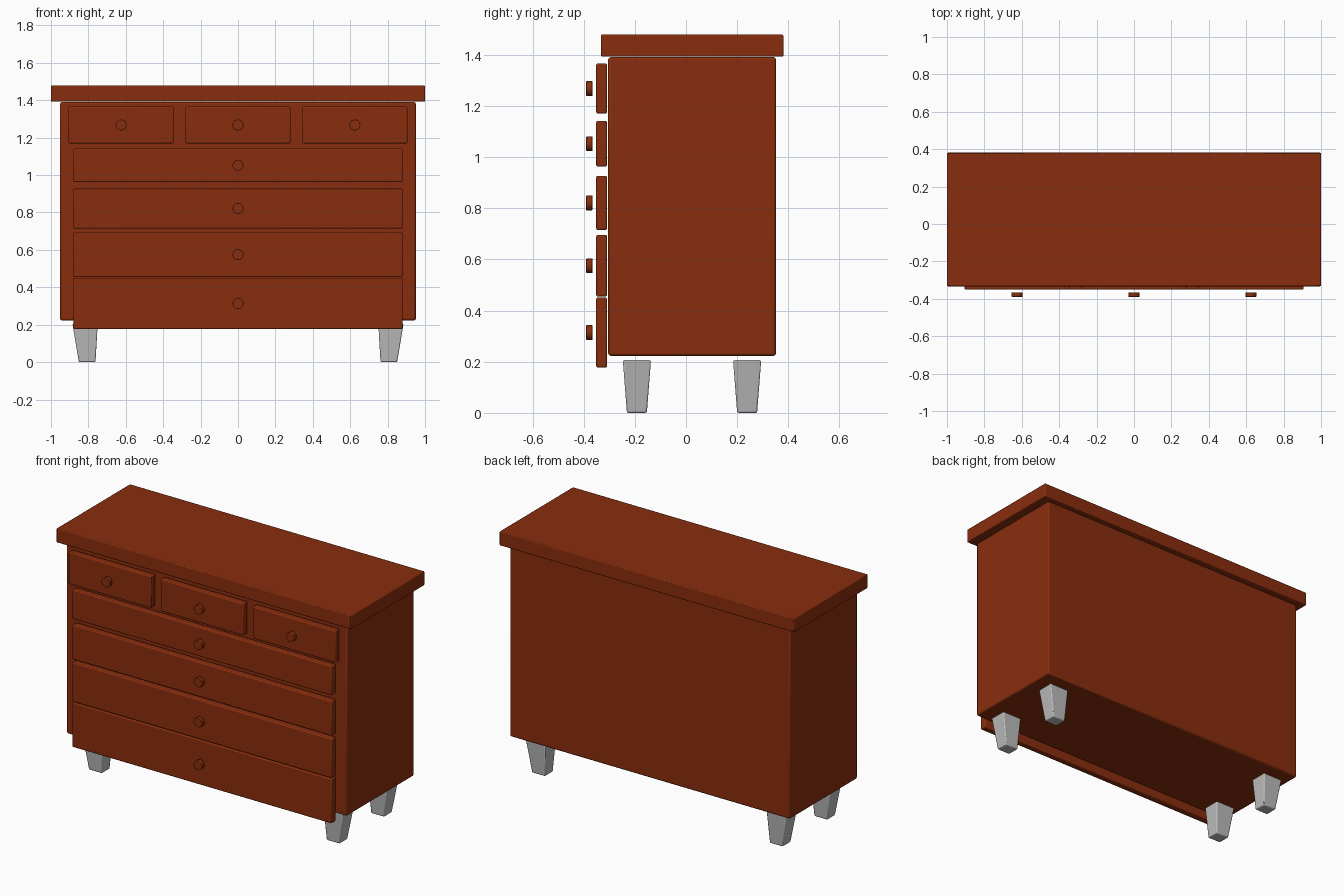
import bpy
import bmesh
import math
from mathutils import Matrix

cube = bpy.data.objects.get("Cube")
if cube:
    bpy.data.objects.remove(cube, do_unlink=True)


def make_material(name, rgb):
    mat = bpy.data.materials.new(name)
    mat.use_nodes = True
    mat.diffuse_color = (*rgb, 1)
    mat.node_tree.nodes["Principled BSDF"].inputs["Base Color"].default_value = (*rgb, 1)
    return mat


WOOD = make_material("red_brown_wood", (0.25, 0.027, 0.004))
GREY = make_material("grey_feet", (0.50, 0.50, 0.50))


def finish(name, bm, mat, bevel):
    """Turn a bmesh into a bevelled, smooth-by-angle object."""
    bmesh.ops.recalc_face_normals(bm, faces=bm.faces)
    mesh = bpy.data.meshes.new(name)
    bm.to_mesh(mesh)
    bm.free()
    mesh.materials.append(mat)
    obj = bpy.data.objects.new(name, mesh)
    bpy.context.collection.objects.link(obj)
    mod = obj.modifiers.new("soft_edges", "BEVEL")
    mod.width = bevel
    mod.segments = 2
    mod.limit_method = "ANGLE"
    bpy.ops.object.select_all(action="DESELECT")
    obj.select_set(True)
    bpy.context.view_layer.objects.active = obj
    bpy.ops.object.shade_smooth_by_angle(angle=math.radians(30))
    return obj


def tapered_box(name, low, high, mat, bevel):
    """Box between two rectangles, each given as (x0, x1, y0, y1, z)."""
    bm = bmesh.new()
    rings = []
    for x0, x1, y0, y1, z in (low, high):
        corners = ((x0, y0), (x1, y0), (x1, y1), (x0, y1))
        rings.append([bm.verts.new((x, y, z)) for x, y in corners])
    bottom, top = rings
    bm.faces.new(bottom)
    bm.faces.new(top)
    for i in range(4):
        j = (i + 1) % 4
        bm.faces.new((bottom[i], bottom[j], top[j], top[i]))
    return finish(name, bm, mat, bevel)


def box(name, x, y, z, bevel):
    return tapered_box(name, (*x, *y, z[0]), (*x, *y, z[1]), WOOD, bevel)


def knob(name, x, z):
    bm = bmesh.new()
    turn = Matrix.Translation((x, -0.378, z)) @ Matrix.Rotation(math.pi / 2, 4, "X")
    bmesh.ops.create_cone(bm, cap_ends=True, segments=32, radius1=0.029,
                          radius2=0.029, depth=0.024, matrix=turn)
    return finish(name, bm, WOOD, 0.002)


# Carcass and overhanging top
box("cabinet_body", (-0.951, 0.951), (-0.304, 0.352), (0.223, 1.391), 0.01)
box("top_board", (-1.0, 1.0), (-0.333, 0.381), (1.393, 1.479), 0.005)

# Three small drawers in the top row
DRAWER_Y = (-0.351, -0.309)
for label, x in (("right", -0.625), ("middle", 0.0), ("left", 0.625)):
    box(f"small_drawer_{label}", (x - 0.281, x + 0.281), DRAWER_Y, (1.170, 1.366), 0.006)
    knob(f"small_drawer_knob_{label}", x, 1.268)

# Four wide drawers, deeper towards the floor
WIDE = ((0.963, 1.142), (0.715, 0.927), (0.455, 0.696), (0.177, 0.451))
for i, (z0, z1) in enumerate(WIDE, 1):
    box(f"wide_drawer_{i}", (-0.88, 0.88), DRAWER_Y, (z0, z1), 0.006)
    knob(f"wide_drawer_knob_{i}", 0, (z0 + z1) / 2)

# Tapered feet, mirrored left and right
for side, s in (("left", 1), ("right", -1)):
    for end, y in (("front", -0.192), ("back", 0.239)):
        low = (*sorted((0.762 * s, 0.851 * s)), y - 0.039, y + 0.039, 0.0)
        high = (*sorted((0.750 * s, 0.885 * s)), y - 0.055, y + 0.055, 0.206)
        tapered_box(f"foot_{end}_{side}", low, high, GREY, 0.006)
